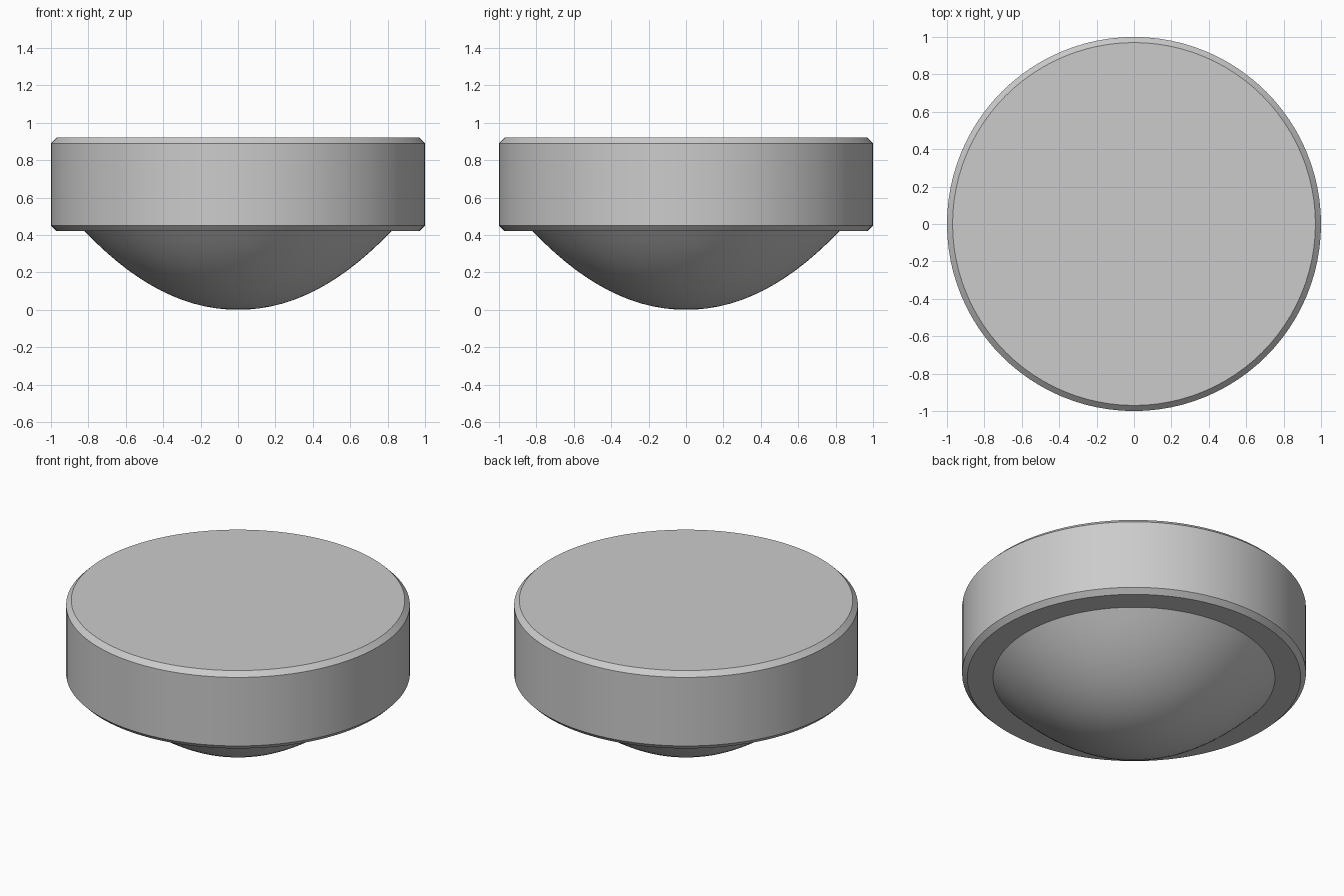
import bpy
import bmesh
import math

cube = bpy.data.objects.get("Cube")
if cube:
    bpy.data.objects.remove(cube, do_unlink=True)

SEGMENTS = 96
BASE_Z, TOP_Z = 0.42, 0.92
CHAMFER = 0.03
DOME_RADIUS = 0.82

# One flat grey for the whole model
grey = bpy.data.materials.new("plain_grey")
grey.use_nodes = True
colour = (0.6, 0.6, 0.6, 1)
grey.diffuse_color = colour
bsdf = next(n for n in grey.node_tree.nodes if n.type == 'BSDF_PRINCIPLED')
bsdf.inputs["Base Color"].default_value = colour


def lathe(name, profile):
    """Revolve (radius, height) points around z; zero radius makes a pole."""
    bm = bmesh.new()
    verts = [bm.verts.new((r, 0, z)) for r, z in profile]
    edges = [bm.edges.new(pair) for pair in zip(verts, verts[1:])]
    bmesh.ops.spin(bm, geom=verts + edges, cent=(0, 0, 0), axis=(0, 0, 1),
                   angle=math.tau, steps=SEGMENTS, use_duplicate=False)
    bmesh.ops.remove_doubles(bm, verts=bm.verts[:], dist=0.0001)
    # Close open rims with flat caps
    rims = [e for e in bm.edges if e.is_boundary]
    if rims:
        bmesh.ops.holes_fill(bm, edges=rims, sides=0)
    bmesh.ops.recalc_face_normals(bm, faces=bm.faces[:])
    mesh = bpy.data.meshes.new(name)
    bm.to_mesh(mesh)
    bm.free()
    mesh.materials.append(grey)
    obj = bpy.data.objects.new(name, mesh)
    bpy.context.collection.objects.link(obj)
    bpy.ops.object.select_all(action='DESELECT')
    obj.select_set(True)
    bpy.context.view_layer.objects.active = obj
    bpy.ops.object.shade_smooth_by_angle(angle=math.radians(30))
    return obj


# Thick round disc with chamfered rims
lathe("disc_body", [
    (1 - CHAMFER, BASE_Z),
    (1, BASE_Z + CHAMFER),
    (1, TOP_Z - CHAMFER),
    (1 - CHAMFER, TOP_Z),
])

# Shallow bowl-shaped dome hanging below, set slightly into the disc
STEPS = 14
dome_profile = [(DOME_RADIUS * i / STEPS, BASE_Z * (i / STEPS) ** 2.05)
                for i in range(STEPS + 1)]
dome_profile.append((DOME_RADIUS, BASE_Z + 0.02))
lathe("lower_dome", dome_profile)
